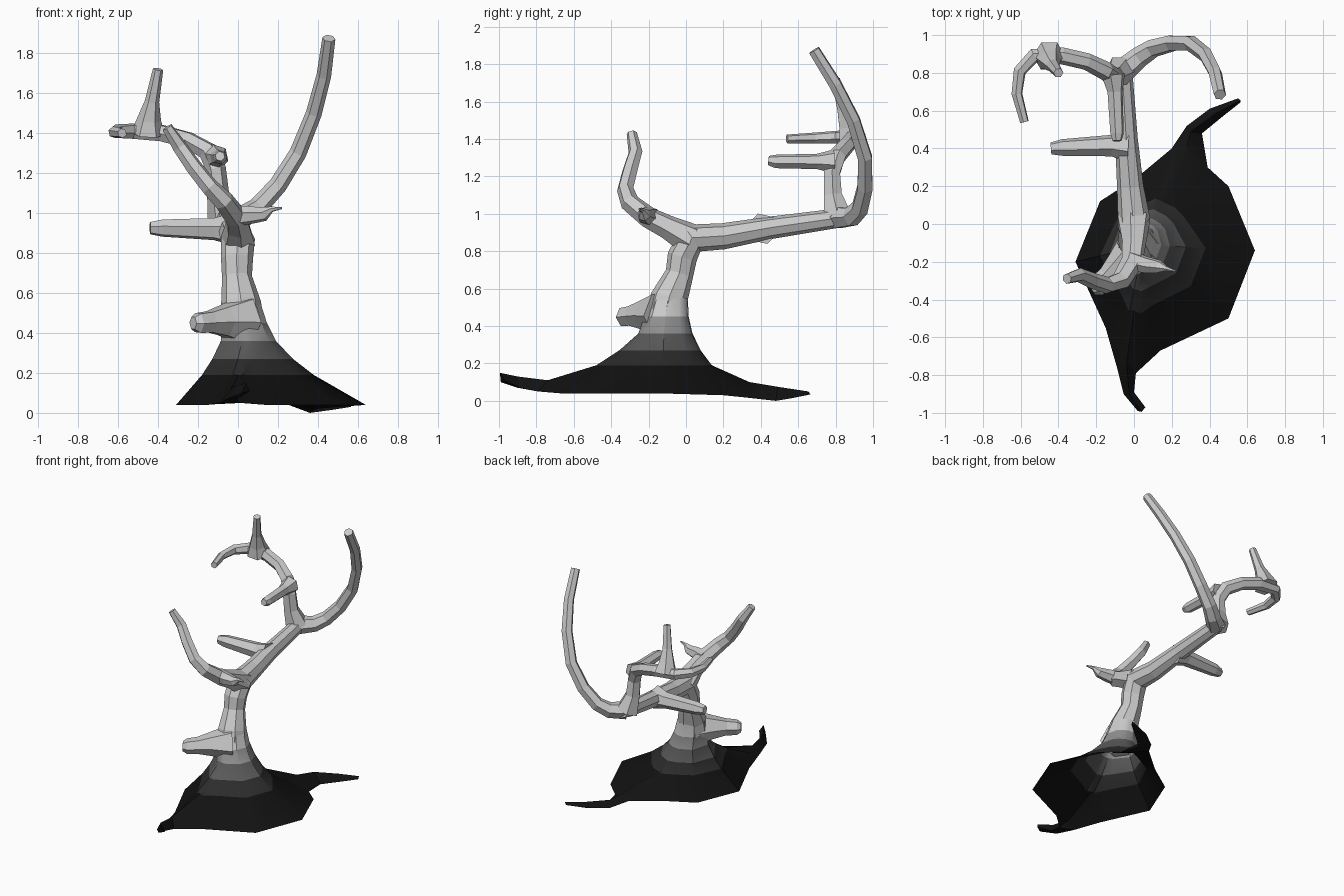
import bpy, bmesh, math
from mathutils import Vector

if "Cube" in bpy.data.objects:
    bpy.data.objects.remove(bpy.data.objects["Cube"])


def finish(name, bm, mats=()):
    bmesh.ops.recalc_face_normals(bm, faces=bm.faces)
    me = bpy.data.meshes.new(name)
    bm.to_mesh(me)
    bm.free()
    ob = bpy.data.objects.new(name, me)
    bpy.context.collection.objects.link(ob)
    for m in mats:
        me.materials.append(m)
    return ob


def limb(name, pts, sides=6):
    """Faceted tapering tube through (x, y, z, radius) points, capped at both ends."""
    bm = bmesh.new()
    P = [Vector(p[:3]) for p in pts]
    rings, u = [], None
    for i, p in enumerate(P):
        t = Vector()
        if i > 0:
            t += (p - P[i - 1]).normalized()
        if i < len(P) - 1:
            t += (P[i + 1] - p).normalized()
        t.normalize()
        if u is None:
            u = t.cross(Vector((0.3, 0.2, 1)) if abs(t.z) < 0.8 else Vector((0, 1, 0)))
        u = (u - t * u.dot(t)).normalized()
        v = t.cross(u)
        r = pts[i][3]
        rings.append([bm.verts.new(p + r * (math.cos(a) * u + math.sin(a) * v))
                      for a in [2 * math.pi * k / sides for k in range(sides)]])
    for a, b in zip(rings, rings[1:]):
        for k in range(sides):
            j = (k + 1) % sides
            bm.faces.new((a[k], a[j], b[j], b[k]))
    bm.faces.new(rings[0])
    bm.faces.new(rings[-1])
    return finish(name, bm)


# Trunk bending into the main limb
limb("trunk", [(.02, -.105, .46, .11), (.015, -.09, .55, .1), (-.005, -.035, .68, .075),
               (-.005, -.02, .77, .08), (0, .03, .87, .085), (-.02, .2, .88, .07),
               (-.04, .45, .925, .06), (-.06, .8, .975, .052), (-.06, .86, .985, .045)], 8)
# Low stump on the trunk
limb("low_stump", [(.03, -.13, .46, .13), (-.07, -.22, .46, .085),
                   (-.14, -.285, .455, .06), (-.2, -.33, .45, .055), (-.225, -.345, .45, .035)])
# Stub on the side of the main limb
limb("side_stub", [(-.03, .41, .92, .085), (-.12, .415, .92, .058),
                   (-.38, .405, .925, .045), (-.44, .4, .925, .032)])
# Rear right branch sweeping upward
limb("rear_right_branch", [(-.06, .81, .98, .065), (.03, .885, .985, .056), (.1, .93, 1.03, .05),
                           (.2, .957, 1.14, .046), (.3, .957, 1.3, .043), (.38, .895, 1.5, .04),
                           (.43, .8, 1.69, .037), (.455, .685, 1.875, .033)])
# Rear left branch with its stub and spike
limb("rear_left_branch", [(-.07, .81, .98, .085), (-.1, .785, 1.1, .055), (-.11, .78, 1.22, .05),
                          (-.15, .81, 1.31, .05), (-.25, .86, 1.365, .045), (-.38, .89, 1.4, .045),
                          (-.53, .89, 1.41, .04), (-.605, .81, 1.41, .035), (-.62, .69, 1.405, .03),
                          (-.58, .54, 1.4, .024)])
limb("rear_left_stub", [(-.11, .79, 1.28, .065), (-.1, .7, 1.28, .042),
                        (-.09, .48, 1.28, .037), (-.09, .44, 1.285, .025)])
limb("rear_left_spike", [(-.45, .89, 1.4, .085), (-.445, .87, 1.47, .06),
                         (-.43, .84, 1.56, .036), (-.4, .8, 1.72, .026)])
# Front branch and its right twig
limb("front_branch", [(0, .03, .86, .09), (0, -.1, .93, .065), (-.01, -.2, .98, .058),
                      (-.07, -.3, 1.06, .052), (-.14, -.325, 1.13, .045), (-.22, -.3, 1.23, .042),
                      (-.29, -.27, 1.33, .038), (-.355, -.29, 1.43, .028)])
limb("front_twig", [(-.03, -.19, .985, .055), (.06, -.215, .99, .046), (.13, -.225, .995, .036),
                    (.17, -.235, 1.02, .014), (.22, -.25, 1.025, .005)])

# Root flare: rim points lofted up to the trunk
rim = [(.64, -.14, .04), (.5, .2, .03), (.39, .3, .02), (.26, .34, .1), (.2, .4, .06),
       (.02, .25, .05), (-.18, .12, .04), (-.31, -.2, .04), (-.15, -.55, .04),
       (-.09, -.76, .05), (-.04, -.74, .11), (.01, -.79, .05), (.14, -.67, .04), (.5, -.5, .04)]
rim = [Vector(p) for p in rim]


def ellipse(cx, cy, rx, ry, z):
    out = []
    for p in rim:
        a = math.atan2(p.y + .11, p.x - .05)
        out.append(Vector((cx + rx * math.cos(a), cy + ry * math.sin(a), z)))
    return out


def between(ring, f, z):
    out = []
    for a, b in zip(ring, rim):
        q = a.lerp(b, f * (.7 if b.y > 0 else 1))
        q.z = z
        out.append(q)
    return out


neck = ellipse(.05, -.11, .14, .145, .36)
levels = [rim, between(neck, .42, .19), between(neck, .19, .27), neck,
          ellipse(.03, -.105, .115, .12, .45), ellipse(.015, -.09, .098, .1, .55)]
shades = [.006, .025, .1, .28]
mats = []
for i, s in enumerate(shades):
    m = bpy.data.materials.new("bark_%d" % i)
    m.diffuse_color = (s, s, s, 1)
    m.use_nodes = True
    m.node_tree.nodes["Principled BSDF"].inputs["Base Color"].default_value = m.diffuse_color
    mats.append(m)
bm = bmesh.new()
rings = [[bm.verts.new(p) for p in lv] for lv in levels]
n = len(rim)
for i, (a, b) in enumerate(zip(rings, rings[1:])):
    for k in range(n):
        j = (k + 1) % n
        f = bm.faces.new((a[k], a[j], b[j], b[k]))
        f.material_index = min(i, 4)

# Two creeping roots continuing from the rim
roots = {2: [[(.36, .48, 0), (.3, .49, .075), (.28, .52, .03)],
             [(.47, .57, .015), (.44, .59, .06), (.4, .61, .03)],
             [(.565, .645, .03), (.565, .655, .05), (.55, .665, .035)]],
         9: [[(-.055, -.9, .07), (-.025, -.9, .13), (0, -.89, .07)],
             [(.02, -.99, .1), (.04, -.995, .15), (.06, -.97, .11)]]}
for start, secs in roots.items():
    prev = rings[0][start:start + 3]
    for sec in secs:
        cur = [bm.verts.new(p) for p in sec]
        for k in range(2):
            bm.faces.new((prev[k], cur[k], cur[k + 1], prev[k + 1]))
        bm.faces.new((prev[2], cur[2], cur[0], prev[0]))
        prev = cur
    bm.faces.new(prev)
flare = finish("root_flare", bm, mats + [None])
bpy.context.view_layer.objects.active = flare
flare.select_set(True)
bpy.ops.object.shade_smooth_by_angle(angle=math.radians(30))
